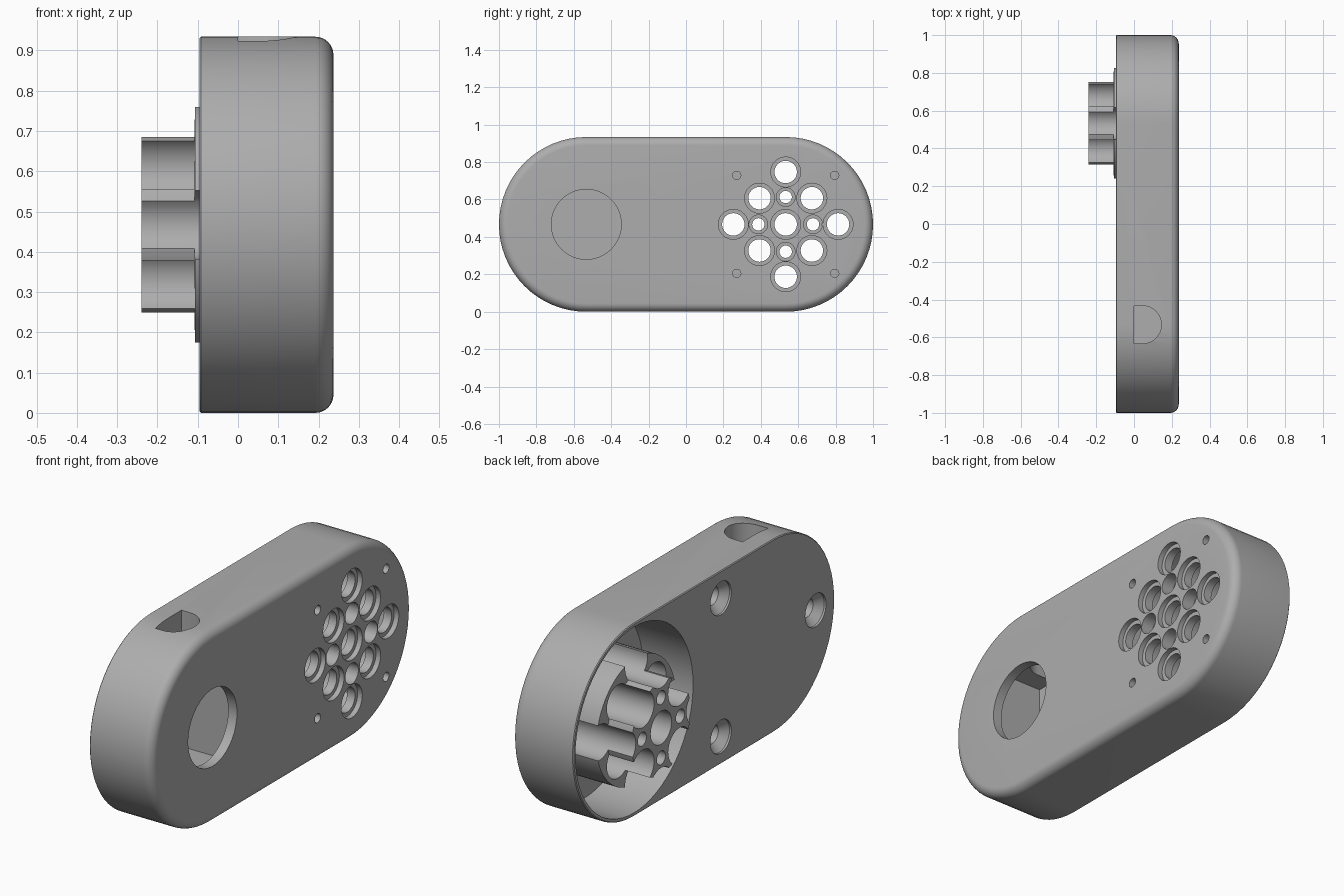
import bpy, bmesh
from math import sin, cos, pi, radians

if "Cube" in bpy.data.objects:
    bpy.data.objects.remove(bpy.data.objects["Cube"])

grey = bpy.data.materials.new("plain grey")
grey.use_nodes = True
colour = (0.42, 0.42, 0.42, 1)
grey.diffuse_color = colour
grey.node_tree.nodes["Principled BSDF"].inputs["Base Color"].default_value = colour

MID = 0.467      # height of the centre line
END = 0.533      # centre of each rounded end
FACE = 0.237     # front plate surface
BACK = -0.096    # back surface
FLOOR = 0.17     # floor of the round pocket


def finish(name, bm):
    bmesh.ops.recalc_face_normals(bm, faces=bm.faces)
    mesh = bpy.data.meshes.new(name)
    bm.to_mesh(mesh)
    bm.free()
    mesh.materials.append(grey)
    obj = bpy.data.objects.new(name, mesh)
    bpy.context.collection.objects.link(obj)
    return obj


def turned(name, profile, y=0, z=MID, stretch=0, half=24):
    """Solid turned about x from (x, radius) pairs; stretch makes a stadium."""
    bm = bmesh.new()
    rings = []
    for x, r in profile:
        ring = []
        for side in (1, -1):
            for i in range(half + (1 if stretch else 0)):
                a = -side * pi / 2 + pi * i / half if side > 0 else pi / 2 + pi * i / half
                ring.append(bm.verts.new((x, y + side * stretch + r * cos(a), z + r * sin(a))))
        rings.append(ring)
    for low, high in zip(rings, rings[1:]):
        for i in range(len(low)):
            j = (i + 1) % len(low)
            bm.faces.new((low[i], low[j], high[j], high[i]))
    bm.faces.new(rings[0])
    bm.faces.new(rings[-1])
    return finish(name, bm)


def prism(name, outline, z0, z1):
    bm = bmesh.new()
    face = bm.faces.new([bm.verts.new((x, y, z0)) for x, y in outline])
    out = bmesh.ops.extrude_face_region(bm, geom=[face])
    bmesh.ops.translate(bm, vec=(0, 0, z1 - z0),
                        verts=[v for v in out["geom"] if isinstance(v, bmesh.types.BMVert)])
    return finish(name, bm)


def cut(target, cutter):
    cutter.hide_render = True
    mod = target.modifiers.new("cut", "BOOLEAN")
    mod.operation = "DIFFERENCE"
    mod.solver = "EXACT"
    mod.object = cutter
    bpy.context.view_layer.objects.active = target
    bpy.ops.object.modifier_apply(modifier=mod.name)
    bpy.data.objects.remove(cutter)


def bore(target, y, z, r, x0, x1):
    cut(target, turned("bore_cutter", [(x0, r), (x1, r)], y, z, half=16))


# Stadium-shaped case with a rounded front edge
R, ROUND = MID, 0.045
arc = [i * pi / 16 for i in range(9)]
profile = [(BACK, R - 0.004), (BACK + 0.004, R)]
profile += [(FACE - ROUND + ROUND * sin(a), R - ROUND + ROUND * cos(a)) for a in arc]
case = turned("case", profile, stretch=END, half=32)

# Round pocket open at the back
cut(case, turned("pocket_cutter", [(BACK - 0.1, 0.45), (FLOOR, 0.45)], END, half=32))

# Stepped lamp holder standing in the pocket
holder = turned("lamp_holder", [(-0.24, 0.226), (-0.108, 0.226), (-0.107, 0.305),
                                (FLOOR + 0.003, 0.305)], END, half=32)

# Lamp holes: centre, diagonal and outer positions
big = [(0, 0)]
big += [(a * 0.14, b * 0.14) for a in (-1, 1) for b in (-1, 1)]
cross = [(1, 0), (-1, 0), (0, 1), (0, -1)]
big += [(a * 0.28, b * 0.28) for a, b in cross]
for dy, dz in big:
    y, z = END + dy, MID + dz
    bore(case, y, z, 0.06, 0.1, 0.3)
    bore(case, y, z, 0.08, FACE - 0.025, 0.3)
    bore(holder, y, z, 0.08 if dy == dz == 0 else 0.086, -0.3, 0.3)

# Small holes between the lamps
for a, b in cross:
    y, z = END + a * 0.146, MID + b * 0.146
    bore(case, y, z, 0.05, 0.1, 0.3)
    bore(holder, y, z, 0.033, -0.3, 0.3)

# Pin holes at the corners of the lamp group
for a in (-1, 1):
    for b in (-1, 1):
        bore(case, END + a * 0.262, MID + b * 0.262, 0.022, FACE - 0.05, 0.3)

# Inner chamber behind the round opening
cut(case, prism("chamber_cutter", [(-0.05, -END - 0.2), (0.19, -END - 0.2),
                                   (0.19, -END + 0.2), (-0.05, -END + 0.2)],
                MID - 0.25, MID + 0.25))
cut(case, turned("opening_cutter", [(0.15, 0.187), (0.3, 0.187)], -END, half=32))

# D-shaped cable slot through the top
slot = [(0.0, -END - 0.1)]
slot += [(0.045 + 0.1 * cos(-pi / 2 + pi * i / 16), -END + 0.1 * sin(-pi / 2 + pi * i / 16))
         for i in range(17)]
slot += [(0.0, -END + 0.1)]
cut(case, prism("slot_cutter", slot, MID + 0.2, 1.0))

# Countersunk screw holes in the back
for y, z in ((-0.13, MID + 0.335), (-0.13, MID - 0.335), (-0.855, MID)):
    cut(case, turned("screw_cutter", [(BACK - 0.01, 0.08), (BACK + 0.01, 0.08),
                                      (BACK + 0.045, 0.045), (0.17, 0.045)], y, z, half=16))

# Smooth shading with crisp edges
for obj in (case, holder):
    bpy.ops.object.select_all(action="DESELECT")
    obj.select_set(True)
    bpy.context.view_layer.objects.active = obj
    bpy.ops.object.shade_smooth_by_angle(angle=radians(30))
